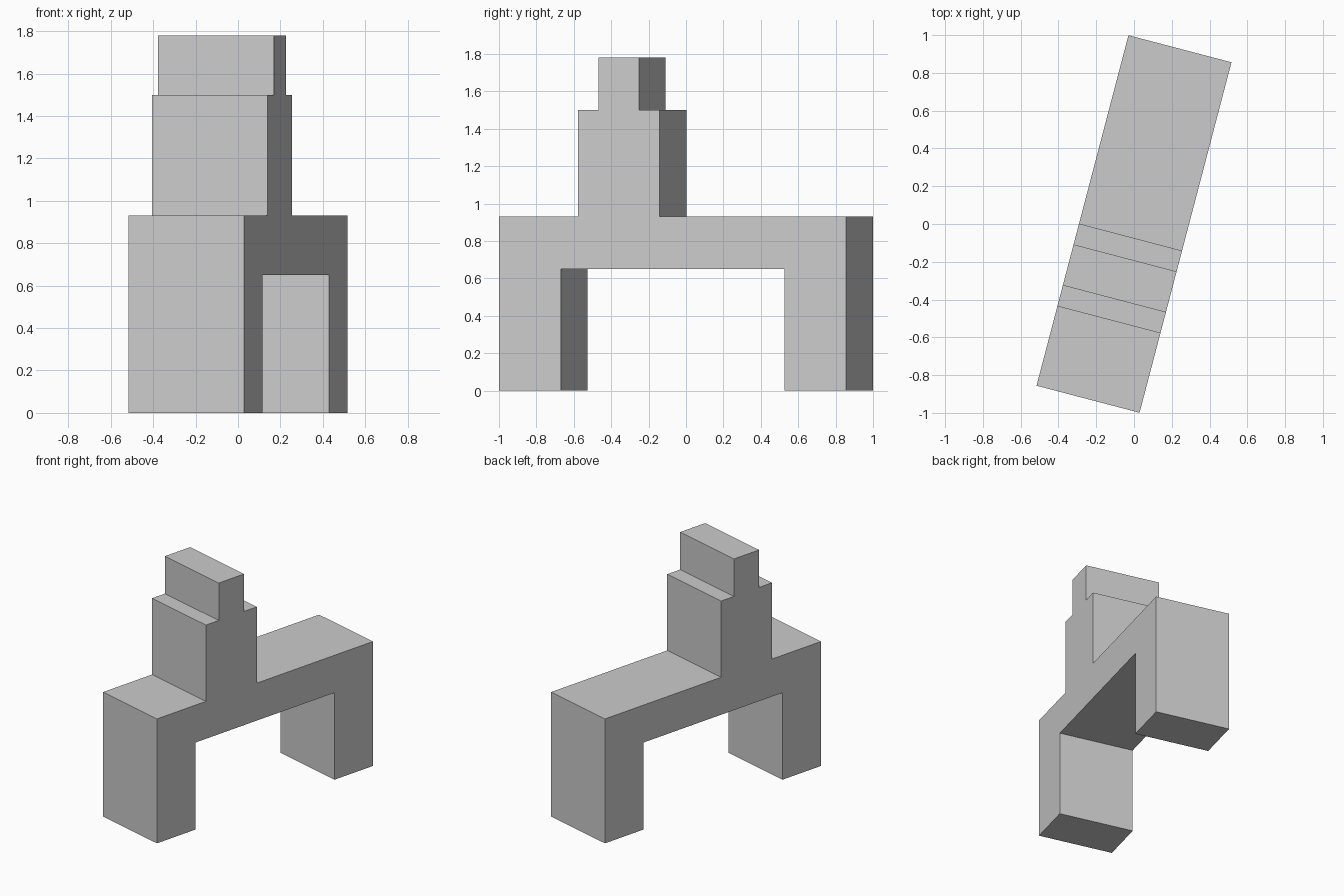
import bpy, bmesh, math

cube = bpy.data.objects.get("Cube")
if cube:
    bpy.data.objects.remove(cube, do_unlink=True)

stone = bpy.data.materials.new("light grey")
stone.use_nodes = True
grey = (0.6, 0.6, 0.6, 1)
stone.diffuse_color = grey
stone.node_tree.nodes["Principled BSDF"].inputs["Base Color"].default_value = grey

WIDTH = 0.564
END, LEG_INNER = 0.959, 0.618        # half lengths of the bridge and its opening
UNDERSIDE, DECK = 0.65, 0.93
TOWER_Y = -0.298                     # tower sits off centre
TIERS = [(0.226, DECK, 1.5), (0.112, 1.5, 1.78)]   # half depth, bottom, top

# Side silhouette: legs and opening, then the stepped tower
profile = [(-END, 0), (-LEG_INNER, 0), (-LEG_INNER, UNDERSIDE),
           (LEG_INNER, UNDERSIDE), (LEG_INNER, 0), (END, 0), (END, DECK)]
for half, low, high in TIERS:
    profile += [(TOWER_Y + half, low), (TOWER_Y + half, high)]
for half, low, high in reversed(TIERS):
    profile += [(TOWER_Y - half, high), (TOWER_Y - half, low)]
profile.append((-END, DECK))

# Extrude the silhouette across the width
bm = bmesh.new()
side = bm.faces.new([bm.verts.new((-WIDTH / 2, y, z)) for y, z in profile])
extruded = bmesh.ops.extrude_face_region(bm, geom=[side])["geom"]
verts = [g for g in extruded if isinstance(g, bmesh.types.BMVert)]
bmesh.ops.translate(bm, verts=verts, vec=(WIDTH, 0, 0))
bmesh.ops.recalc_face_normals(bm, faces=bm.faces)

mesh = bpy.data.meshes.new("bridge_with_tower")
bm.to_mesh(mesh)
bm.free()
mesh.materials.append(stone)
bridge = bpy.data.objects.new("bridge_with_tower", mesh)
bridge.rotation_euler.z = math.radians(-14.7)
bpy.context.collection.objects.link(bridge)
